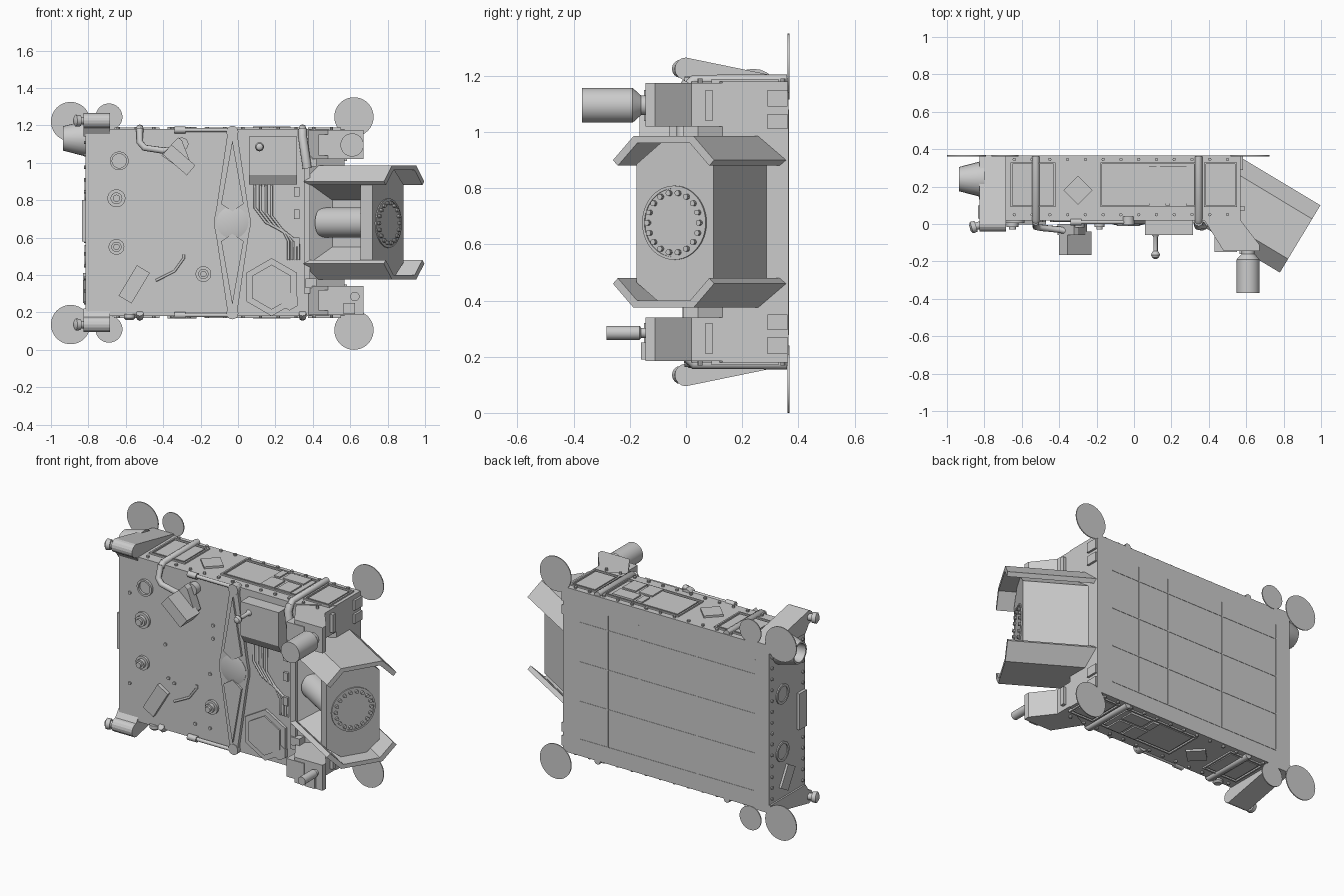
import bpy, bmesh
from math import sin, cos, pi, radians
from mathutils import Vector, Matrix

if "Cube" in bpy.data.objects:
    bpy.data.objects.remove(bpy.data.objects["Cube"])

MID = 0.68  # height of the mirror plane between top and bottom


def finish(name, bm, smooth=False):
    bmesh.ops.recalc_face_normals(bm, faces=bm.faces)
    me = bpy.data.meshes.new(name)
    bm.to_mesh(me)
    bm.free()
    ob = bpy.data.objects.new(name, me)
    bpy.context.collection.objects.link(ob)
    if smooth:
        bpy.ops.object.select_all(action='DESELECT')
        ob.select_set(True)
        bpy.context.view_layer.objects.active = ob
        bpy.ops.object.shade_smooth_by_angle(angle=radians(35))
    return ob


def prism(name, pts, a, b, place):
    """Extrude a 2D outline; place(p, q, depth) gives the 3D point."""
    bm = bmesh.new()
    lo = [bm.verts.new(place(p, q, a)) for p, q in pts]
    hi = [bm.verts.new(place(p, q, b)) for p, q in pts]
    bm.faces.new(lo)
    bm.faces.new(hi)
    for i in range(len(pts)):
        j = (i + 1) % len(pts)
        bm.faces.new((lo[i], lo[j], hi[j], hi[i]))
    return finish(name, bm)


def XZ(p, q, d): return (p, d, q)
def XY(p, q, d): return (p, q, d)
def YZ(p, q, d): return (d, p, q)


def box(name, x0, x1, y0, y1, z0, z1):
    return prism(name, [(x0, y0), (x1, y0), (x1, y1), (x0, y1)], z0, z1, XY)


def tilted(name, x, z, w, h, ang, y0, y1, place=XZ):
    c, s = cos(radians(ang)), sin(radians(ang))
    pts = [(x + c * a * w / 2 - s * b * h / 2, z + s * a * w / 2 + c * b * h / 2)
           for a, b in ((-1, -1), (1, -1), (1, 1), (-1, 1))]
    return prism(name, pts, y0, y1, place)


def lathe(name, loc, direction, prof, n=24):
    """Spin a list of (radius, height) around a direction."""
    rot = Vector(direction).to_track_quat('Z', 'Y').to_matrix()
    bm = bmesh.new()
    rings = [[bm.verts.new(Vector(loc) + rot @ Vector((r * cos(2 * pi * i / n), r * sin(2 * pi * i / n), h)))
              for i in range(n)] for r, h in prof]
    for r0, r1 in zip(rings, rings[1:]):
        for i in range(n):
            j = (i + 1) % n
            bm.faces.new((r0[i], r0[j], r1[j], r1[i]))
    bm.faces.new(rings[0])
    bm.faces.new(rings[-1])
    return finish(name, bm, True)


def cyl(name, p0, p1, r, n=24):
    d = Vector(p1) - Vector(p0)
    return lathe(name, p0, d, [(r, 0), (r, d.length)], n)


def tube(name, pts, r):
    cu = bpy.data.curves.new(name, 'CURVE')
    cu.dimensions = '3D'
    cu.bevel_depth, cu.bevel_resolution, cu.use_fill_caps = r, 2, True
    sp = cu.splines.new('POLY')
    sp.points.add(len(pts) - 1)
    for p, co in zip(sp.points, pts):
        p.co = (*co, 1)
    ob = bpy.data.objects.new(name, cu)
    bpy.context.collection.objects.link(ob)
    bpy.ops.object.select_all(action='DESELECT')
    ob.select_set(True)
    bpy.context.view_layer.objects.active = ob
    bpy.ops.object.convert(target='MESH')
    return ob


def flip(z, top): return z if top else 2 * MID - z


# main hull with a chamfered front right corner
prism('hull', [(-.815, .02), (.38, .02), (.57, .13), (.57, .365), (-.815, .365)], .18, 1.18, XY)

# back seam strips
for z in (.28, .51, .75, .99):
    box('back_seam', -.72, .46, .36, .367, z - .003, z + .003)
for x in (.27, .06, -.33, -.72):
    box('back_seam', x - .003, x + .003, .36, .367, .28, 1.08)

# thin foot discs along the back
for x, z, r in ((-.895, 1.22, .105), (-.69, 1.245, .072), (.62, 1.245, .105),
                (-.895, .135, .105), (-.69, .11, .072), (.62, .105, .105)):
    cyl('back_disc', (x, .362, z), (x, .368, z), r, 40)

# top and bottom panelling, repeated on both sides
for top in (True, False):
    def slab(name, x0, x1, y0, y1, z0, z1):
        a, b = sorted((flip(z0, top), flip(z1, top)))
        box(name, x0, x1, y0, y1, a, b)
    for x0, x1 in ((-.66, -.42), (-.18, .33), (.375, .55)):
        slab('panel', x0 + .02, x1 - .02, .11, .31, 1.17, 1.186)
        for e in ((x0, x1, .09, .10), (x0, x1, .32, .33), (x0, x0 + .01, .09, .33), (x1 - .01, x1, .09, .33)):
            slab('panel_frame', *e, 1.17, 1.189)
    for x0, x1, y0, y1 in ((.08, .12, .23, .31), (.14, .28, .23, .31), (.08, .17, .10, .21), (.19, .28, .10, .21)):
        slab('panel_window', x0, x1, y0, y1, 1.17, 1.194)
    tilted('diamond_plate', -.3, .18, .11, .11, 45, flip(1.17, top), flip(1.192, top), XY)
    for i in range(13):
        for y in (.05, .345):
            x = -.64 + i * .095
            cyl('edge_bolt', (x, y, flip(1.17, top)), (x, y, flip(1.191, top)), .009, 8)
    # hose wrapping over the edge
    for x in (-.525, .345):
        zt = flip(1.185, top)
        tube('wrap_hose', [(x, .36, zt), (x, .03, zt), (x, .01, flip(1.165, top))], .02)
    # front rail beside the central brace
    zr = flip(1.175, top)
    cyl('front_rail', (-.34, .01, zr), (-.03, .01, zr), .011, 12)
    cyl('rail_end', (-.34, .01, zr), (-.28, .01, zr), .018, 12)

    # left corner arm with rounded nose
    prof = [(.365, 1.19)]
    prof += [(.04 * cos(a), 1.225 + .04 * sin(a)) for a in [pi / 2 + k * pi / 8 for k in range(9)]]
    prof += [(.03, 1.14), (.365, 1.14)]
    prism('corner_arm', [(y, flip(z, top)) for y, z in prof], -.825, -.685, YZ)
    z = flip(1.225, top)
    lathe('corner_knob', (-.82, -.005, z), (-1, -.3, 0), [(.02, 0), (.02, .025), (.03, .025), (.032, .05), (.015, .06)], 16)

    # right corner bracket
    a, b = sorted((flip(1.02, top), flip(1.175, top)))
    prism('right_bracket', [(.37, .03), (.48, -.145), (.67, -.145), (.67, -.11), (.62, -.045), (.57, .02), (.57, .2), (.4, .2)], a, b, XY)
    slab('bracket_block', .43, .55, -.15, .05, 1.04, 1.15)
    slab('bracket_side_pad', .55, .59, .07, .095, 1.04, 1.15)
    for z0, z1 in ((1.01, 1.065), (1.09, 1.15)):
        slab('side_hinge', .56, .583, .29, .362, z0, z1)
    slab('bracket_link', .36, .42, -.01, .06, .98, 1.03)

# thruster can on the upper bracket, probe on the lower one
lathe('upper_can', (.61, -.14, 1.095), (0, -1, 0), [(.035, 0), (.035, .02), (.062, .05), (.062, .23)], 32)
lathe('lower_probe', (.625, -.14, .285), (0, -1, 0), [(.018, 0), (.018, .02), (.025, .025), (.025, .143)], 20)
box('lower_block', .565, .625, -.16, -.1, .19, .25)

# angled nozzle housing, built in its own rotated frame
ROT = Matrix.Rotation(radians(-31), 3, 'Z')


def N(v, z, u): return Vector((.78, -.26, 0)) + ROT @ Vector((u, v, z))


flap = [(0, .9), (.085, .985), (.335, .985), (.42, .9), (.4, .88), (.32, .96), (.1, .96), (.02, .88)]
for top in (True, False):
    prism('nozzle_flap', [(v, flip(z, top)) for v, z in flap], -.5, 0, N)
shell = [(.04, .885), (.14, .96), (.27, .96), (.36, .885), (.36, .465), (.27, .39), (.14, .39), (.04, .465)]
prism('nozzle_end', shell, -.17, -.095, N)
prism('nozzle_core', shell + [(.16, .55), (.16, .8)], -.5, -.17, N)
cyl('nozzle_pipe', N(.13, .68, -.46), N(.13, .68, -.16), .08, 32)
U = ROT @ Vector((1, 0, 0))
lathe('nozzle_hatch', N(.2, .677, -.1), U, [(.132, 0), (.132, .012), (.122, .012), (.122, .008)], 48)
for i in range(18):
    a = i * 2 * pi / 18
    v, z = .2 + .107 * cos(a), .677 + .107 * sin(a)
    cyl('hatch_bolt', N(v, z, -.095), N(v, z, -.078), .01, 10)

# central tall brace with a waisted hub
half = [(.02, 1.19), (.03, 1.17), (.03, 1.13), (.085, .76), (.097, .7)]
right = half + [(x, 2 * MID - z) for x, z in reversed(half)]
outline = [(-.03 + x, z) for x, z in right] + [(-.03 - x, z) for x, z in reversed(right)]
prism('brace', outline, .0, .03, XZ)
for top in (True, False):
    prism('brace_rib', [(x, flip(z, top)) for x, z in ((-.03, 1.12), (.03, .78), (-.03, .74), (-.09, .78))], -.012, .01, XZ)
    cyl('brace_pin', (-.03, .04, flip(1.165, top)), (-.03, -.005, flip(1.165, top)), .032, 20)
lathe('brace_hub', (-.03, .01, MID), (0, -1, 0), [(.085, 0), (.085, .012), (.05, .02)], 32)

# round ports on the front
lathe('port_ring', (-.635, .03, 1.01), (0, -1, 0), [(.05, 0), (.05, .025), (.038, .025), (.038, .011)], 24)
for x, z, r in ((-.65, .81, .048), (-.65, .55, .042), (-.185, .405, .042)):
    lathe('port_knob', (x, .03, z), (0, -1, 0), [(r, 0), (r, .025), (r * .65, .025), (r * .65, .045), (r * .4, .045), (r * .4, .06)], 24)
tilted('front_plate', -.555, .35, .08, .19, -31, -.002, .03)
for x, z in ((-.48, .5), (-.44, .48), (-.18, .9), (-.18, .82), (-.3, .27), (-.2, .27), (-.74, .95), (-.74, .4), (-.2, .6), (-.5, .7)):
    cyl('front_bolt', (x, .03, z), (x, .012, z), .01, 8)
tube('front_wire', [(-.44, .018, .37), (-.34, .018, .42), (-.29, .018, .49), (-.29, .018, .51)], .007)

# work lamp on a bent arm
tube('lamp_arm', [(-.525, .01, 1.18), (-.525, -.015, 1.11), (-.5, -.02, 1.08), (-.4, -.03, 1.065), (-.35, -.04, 1.07)], .018)
lathe('lamp_joint', (-.3, .05, 1.1), (0, -1, 0), [(.035, 0), (.035, .07)], 16)
prism('lamp_head', [(-.41, 1.04), (-.32, 1.135), (-.30, 1.12), (-.25, .99), (-.285, .95)], -.06, .0, XZ)
tilted('lamp_shade', -.315, 1.015, .17, .07, -41, -.165, -.04)

# equipment box with a small ball stick
prism('equipment_box', [(.03, 1.14), (-.06, 1.14), (-.06, .935), (-.03, .885), (.03, .885)], .06, .315, YZ)
lathe('ball_stick', (.115, -.06, 1.085), (0, -1, 0),
      [(.018, 0), (.012, .01), (.012, .085), (.018, .09), (.024, .105), (.018, .12), (.008, .126)], 16)
tube('side_hose', [(.345, .01, 1.175), (.345, -.01, 1.14), (.37, -.01, .97)], .024)

# hexagonal hatch
def hexa(r, cx, cz): return [(cx + r * cos(pi / 6 + k * pi / 3), cz + r * sin(pi / 6 + k * pi / 3)) for k in range(6)]


prism('hex_hatch', hexa(.155, .18, .335), .003, .03, XZ)
prism('hex_hatch_lid', hexa(.12, .18, .335), -.006, .01, XZ)
prism('hex_hatch_tab', hexa(.05, .275, .26), -.001, .03, XZ)

# pipes and posts between brace and nozzle
box('front_post', .352, .385, .0, .04, .3, 1.0)
for i in range(4):
    d = i * .03
    tube('loom_pipe', [(.09 + d, .018, .88), (.09 + d, .018, .76 - d * .5), (.15 + d, .018, .68 - d * .5), (.24 + d * .6, .018, .64 - d * .5),
                       (.27 + d * .6, .018, .58), (.27 + d * .6, .018, .48)], .007)
for z in (.55, .7, .82):
    box('loom_clip', .3, .33, .005, .03, z, z + .05)

# left side: hood, ports, plates and bolts
lathe('side_hood', (-.80, .24, 1.13), (-1, 0, 0), [(.095, 0), (.095, .02), (.065, .135), (.055, .135), (.05, .05)], 24)
for z in (.85, .5):
    lathe('side_port', (-.80, .24, z), (-1, 0, 0), [(.06, 0), (.06, .022), (.045, .022), (.045, .017)], 24)
box('side_strip', -.833, -.81, .03, .1, .58, .8)
tilted('side_plate', .2, .33, .08, .14, 30, -.828, -.81, YZ)
for i in range(14):
    for y in (.045, .34):
        z = .25 + i * .066
        cyl('side_bolt', (-.81, y, z), (-.823, y, z), .009, 8)
lathe('underside_knob', (-.58, .03, .19), (0, 0, -1), [(.03, 0), (.03, .02), (.02, .03)], 16)
